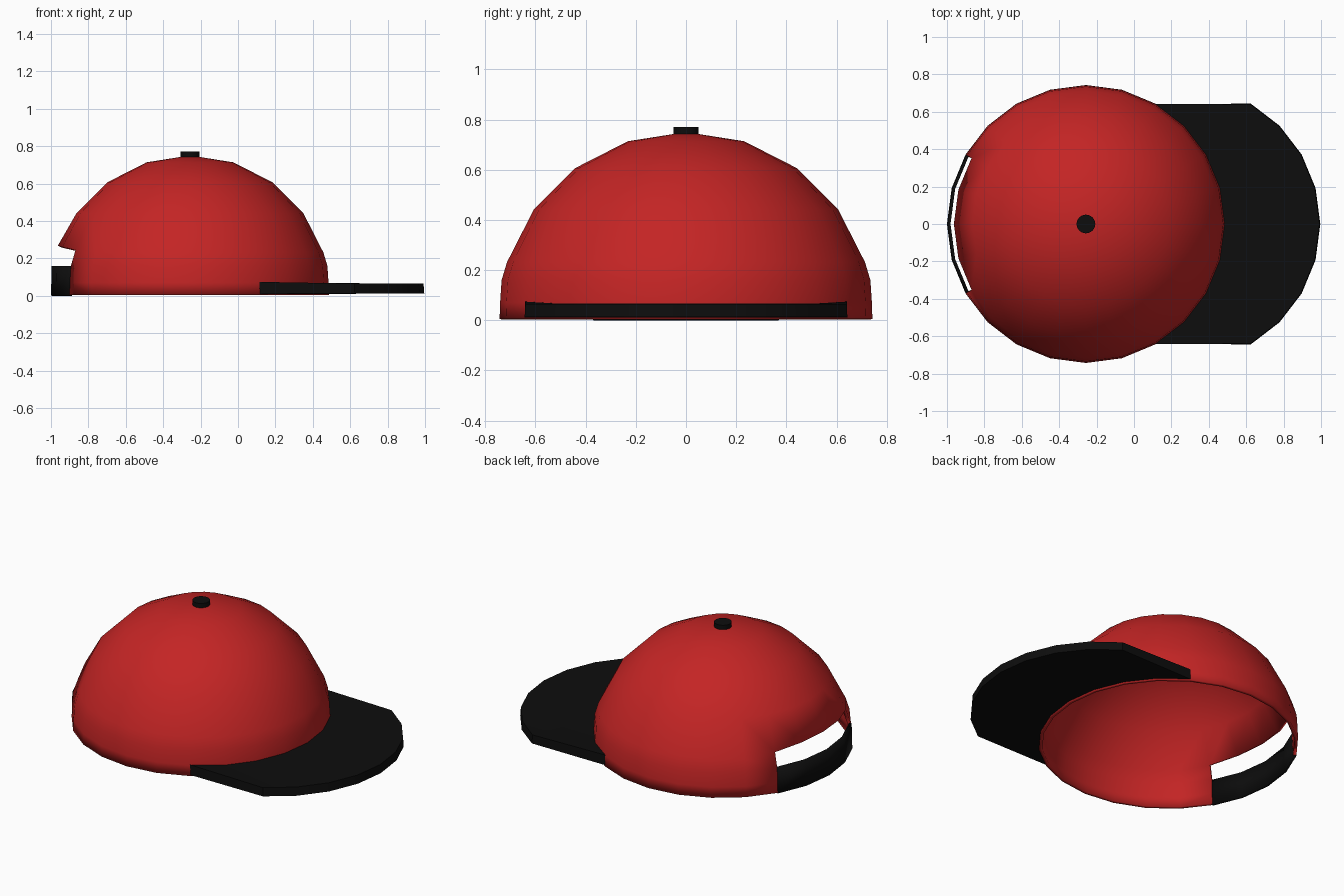
import bpy, bmesh, math

if "Cube" in bpy.data.objects:
    bpy.data.objects.remove(bpy.data.objects["Cube"])

CX = -0.257   # crown centre
SEG = 24
R = 0.743


def material(name, rgb):
    m = bpy.data.materials.new(name)
    m.diffuse_color = (*rgb, 1)
    m.use_nodes = True
    m.node_tree.nodes["Principled BSDF"].inputs["Base Color"].default_value = m.diffuse_color
    return m


RED = material("red_cloth", (0.55, 0.018, 0.018))
BLACK = material("black_cloth", (0.004, 0.004, 0.004))


def finish(name, bm, mat, angle):
    bmesh.ops.recalc_face_normals(bm, faces=bm.faces)
    me = bpy.data.meshes.new(name)
    bm.to_mesh(me)
    bm.free()
    me.materials.append(mat)
    ob = bpy.data.objects.new(name, me)
    bpy.context.collection.objects.link(ob)
    bpy.ops.object.select_all(action='DESELECT')
    bpy.context.view_layer.objects.active = ob
    ob.select_set(True)
    bpy.ops.object.shade_smooth_by_angle(angle=math.radians(angle))
    return ob


def polar(r, i, z, dx=0.0):
    a = math.tau * i / SEG
    return (CX + dx + r * math.cos(a), r * math.sin(a), z)


def solidify(ob, thickness):
    m = ob.modifiers.new("thickness", 'SOLIDIFY')
    m.thickness = thickness
    m.offset = -1


# Crown: half dome with a back opening over segments 10..14
profile = [(0.75 * math.sin(math.radians(t)), 0.75 * math.cos(math.radians(t)))
           for t in (18, 36, 54, 72)]
profile += [(0.735, 0.16), (0.741, 0.07), (R, 0.004)]
bm = bmesh.new()
pole = bm.verts.new((CX, 0, 0.75))
rings = [[bm.verts.new(polar(r, i, z)) for i in range(SEG)] for r, z in profile]
for i in range(SEG):
    j = (i + 1) % SEG
    bm.faces.new((pole, rings[0][i], rings[0][j]))
    for k in range(len(rings) - 1):
        if k >= 3 and 10 <= i < 14:
            continue
        bm.faces.new((rings[k][i], rings[k + 1][i], rings[k + 1][j], rings[k][j]))
# Arch the upper edge of the opening
for i, z in zip(range(10, 15), (0.245, 0.262, 0.268, 0.262, 0.245)):
    rings[3][i].co = polar(0.706, i, z)
bmesh.ops.delete(bm, geom=[v for v in bm.verts if not v.link_faces], context='VERTS')
crown = finish("crown", bm, RED, 60)
solidify(crown, 0.02)

# Strap closing the back opening
bm = bmesh.new()
low = [bm.verts.new(polar(R, i, 0)) for i in range(10, 15)]
high = [bm.verts.new(polar(R - 0.004, i, 0.16)) for i in range(10, 15)]
for i in range(4):
    bm.faces.new((low[i], low[i + 1], high[i + 1], high[i]))
# face the strap outward so its thickness goes inward
strap = finish("back_strap", bm, BLACK, 40)
if strap.data.polygons[0].normal.x > 0:
    strap.data.flip_normals()
solidify(strap, 0.015)

# Brim: front arc of the crown pushed forward
bm = bmesh.new()
cols = []
for i in range(-4, 5):
    cols.append([bm.verts.new(polar(R - 0.003, i, 0.01)),
                 bm.verts.new(polar(R, i, 0.012, 0.51)),
                 bm.verts.new(polar(R - 0.004, i, 0.065, 0.51)),
                 bm.verts.new(polar(R - 0.003, i, 0.074 if abs(i) == 4 else 0.067))])
for a, b in zip(cols, cols[1:]):
    for k in range(4):
        n = (k + 1) % 4
        bm.faces.new((a[k], a[n], b[n], b[k]))
bm.faces.new(cols[0])
bm.faces.new(cols[-1])
finish("brim", bm, BLACK, 35)

# Button on top
bm = bmesh.new()
bmesh.ops.create_cone(bm, cap_ends=True, segments=24, radius1=0.05, radius2=0.05, depth=0.04)
bmesh.ops.translate(bm, verts=bm.verts, vec=(CX, 0, 0.75))
finish("top_button", bm, BLACK, 40)
